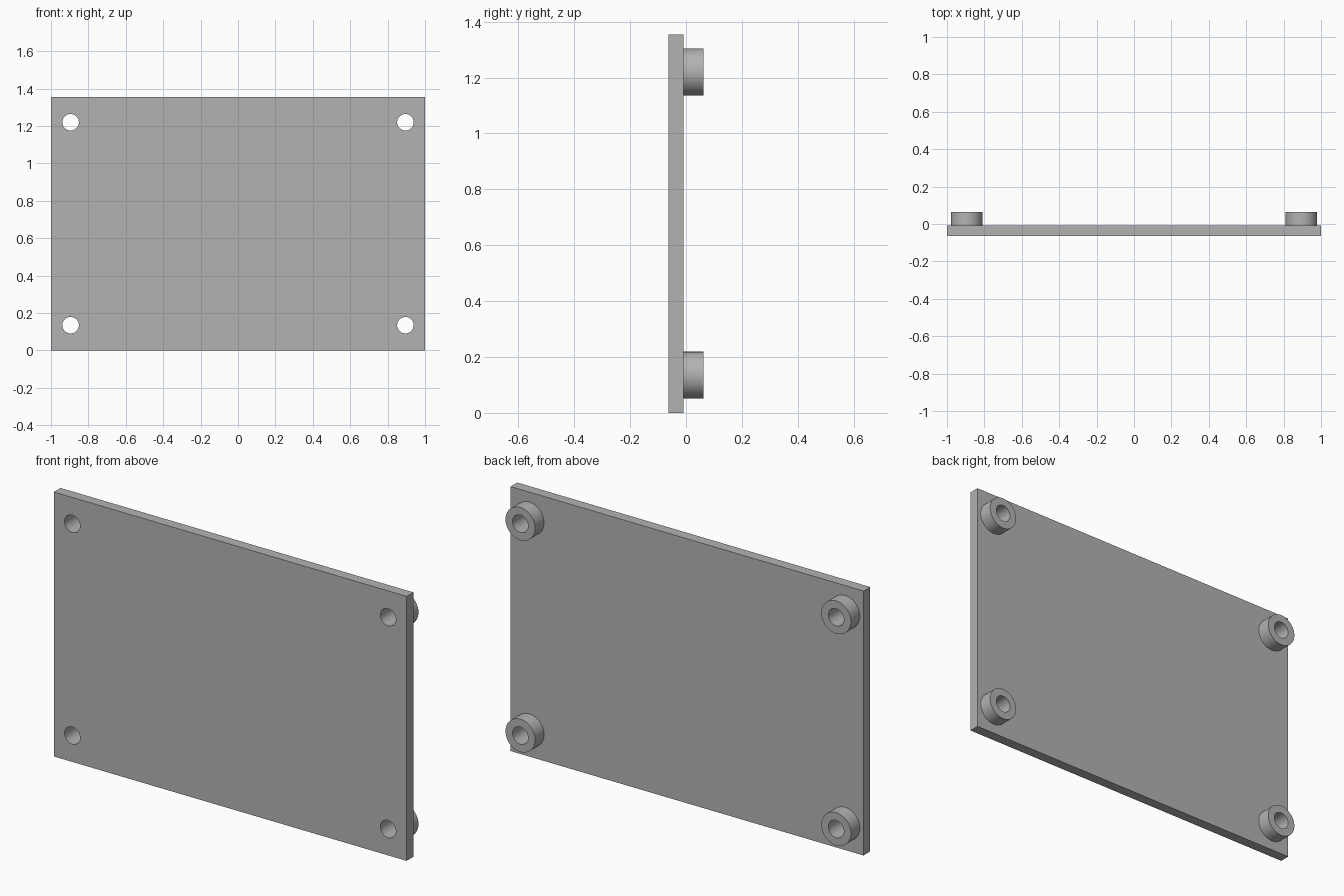
import bpy, bmesh, math
from mathutils import Matrix

cube = bpy.data.objects.get("Cube")
if cube:
    bpy.data.objects.remove(cube, do_unlink=True)

WIDTH, HEIGHT = 2.0, 1.355
FRONT, PLATE_BACK, BOSS_BACK = -0.063, -0.009, 0.063
HOLE_X, HOLE_INSET = 0.895, 0.135
BOSS_RADIUS, HOLE_RADIUS = 0.084, 0.044

grey = bpy.data.materials.new("plain_grey")
grey.use_nodes = True
colour = (0.45, 0.45, 0.45, 1)
grey.diffuse_color = colour
grey.node_tree.nodes["Principled BSDF"].inputs["Base Color"].default_value = colour


def add_object(name, bm):
    mesh = bpy.data.meshes.new(name)
    bm.to_mesh(mesh)
    bm.free()
    mesh.materials.append(grey)
    obj = bpy.data.objects.new(name, mesh)
    bpy.context.collection.objects.link(obj)
    return obj


def corner_cylinders(name, radius, y0, y1):
    """One cylinder along y at each of the four corners."""
    bm = bmesh.new()
    turn = Matrix.Rotation(math.pi / 2, 4, "X")
    for x in (-HOLE_X, HOLE_X):
        for z in (HOLE_INSET, HEIGHT - HOLE_INSET):
            place = Matrix.Translation((x, (y0 + y1) / 2, z)) @ turn
            bmesh.ops.create_cone(bm, cap_ends=True, segments=64, radius1=radius,
                                  radius2=radius, depth=y1 - y0, matrix=place)
    return add_object(name, bm)


def combine(target, tool, operation):
    mod = target.modifiers.new(operation.lower(), "BOOLEAN")
    mod.object, mod.operation, mod.solver = tool, operation, "EXACT"
    bpy.context.view_layer.objects.active = target
    bpy.ops.object.modifier_apply(modifier=mod.name)
    bpy.data.objects.remove(tool, do_unlink=True)


# Flat rectangular plate
bm = bmesh.new()
centre = Matrix.Translation((0, (FRONT + PLATE_BACK) / 2, HEIGHT / 2))
size = Matrix.Diagonal((WIDTH, PLATE_BACK - FRONT, HEIGHT, 1))
bmesh.ops.create_cube(bm, size=1, matrix=centre @ size)
plate = add_object("mounting_plate", bm)

# Round standoffs on the back, overlapping into the plate for a clean union
middle = (FRONT + PLATE_BACK) / 2
combine(plate, corner_cylinders("standoffs", BOSS_RADIUS, middle, BOSS_BACK), "UNION")

# Screw holes right through plate and standoffs
combine(plate, corner_cylinders("hole_cutters", HOLE_RADIUS, FRONT - 0.1, BOSS_BACK + 0.1),
        "DIFFERENCE")

# Smooth round walls, sharp rims
bpy.ops.object.select_all(action="DESELECT")
plate.select_set(True)
bpy.context.view_layer.objects.active = plate
bpy.ops.object.shade_smooth_by_angle(angle=math.radians(30))
